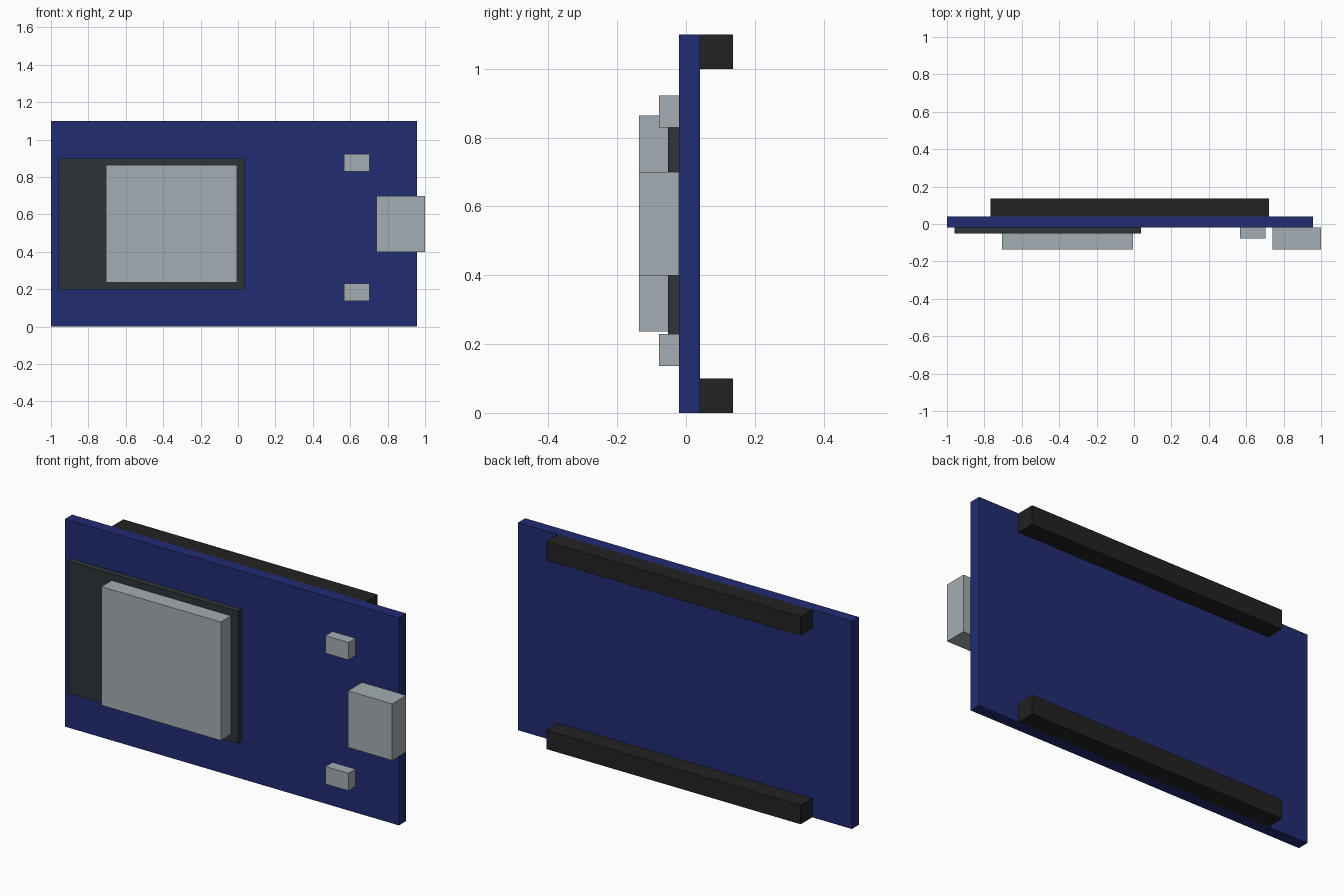
import bpy
import bmesh
from mathutils import Vector

cube = bpy.data.objects.get("Cube")
if cube:
    bpy.data.objects.remove(cube, do_unlink=True)


def material(name, rgb, metallic=0.0):
    mat = bpy.data.materials.new(name)
    mat.use_nodes = True
    color = (*rgb, 1.0)
    mat.diffuse_color = color
    mat.node_tree.nodes["Principled BSDF"].inputs["Base Color"].default_value = color
    return mat


def box(name, mat, x, y, z):
    """Box spanning the given (min, max) range on each axis."""
    mesh = bpy.data.meshes.new(name)
    bm = bmesh.new()
    bmesh.ops.create_cube(bm, size=1.0)
    spans = (x, y, z)
    size = Vector([hi - lo for lo, hi in spans])
    centre = Vector([(hi + lo) / 2 for lo, hi in spans])
    bmesh.ops.scale(bm, vec=size, verts=bm.verts)
    bm.to_mesh(mesh)
    bm.free()
    mesh.materials.append(mat)
    obj = bpy.data.objects.new(name, mesh)
    obj.location = centre
    bpy.context.collection.objects.link(obj)
    return obj


blue = material("board blue", (0.016, 0.025, 0.171))
charcoal = material("module charcoal", (0.026, 0.034, 0.040))
silver = material("metal silver", (0.376, 0.423, 0.451))
black = material("header black", (0.016, 0.016, 0.016))

HEIGHT = 1.1
FRONT, BACK = -0.02, 0.04      # board faces
MODULE_FRONT = -0.052
METAL_FRONT = -0.137

# Circuit board
box("circuit_board", blue, (-1.0, 0.957), (FRONT, BACK), (0.0, HEIGHT))

# Radio module with its metal shield
box("module_base", charcoal, (-0.96, 0.037), (MODULE_FRONT, FRONT), (0.2, 0.9))
box("module_shield", silver, (-0.705, -0.005), (METAL_FRONT, MODULE_FRONT), (0.237, 0.865))

# Power socket overhanging the board edge
box("socket", silver, (0.741, 1.0), (METAL_FRONT, FRONT), (0.4, 0.7))

# Buttons and pin headers, mirrored about the middle height
for side in ("lower", "upper"):
    def span(lo, hi):
        return (lo, hi) if side == "lower" else (HEIGHT - hi, HEIGHT - lo)

    button_z = span(0.137, 0.23) if side == "lower" else span(0.177, 0.27)
    box(side + "_button", silver, (0.567, 0.702), (-0.078, FRONT), button_z)
    box(side + "_pin_header", black, (-0.768, 0.722), (BACK, 0.137), span(0.0, 0.1))
